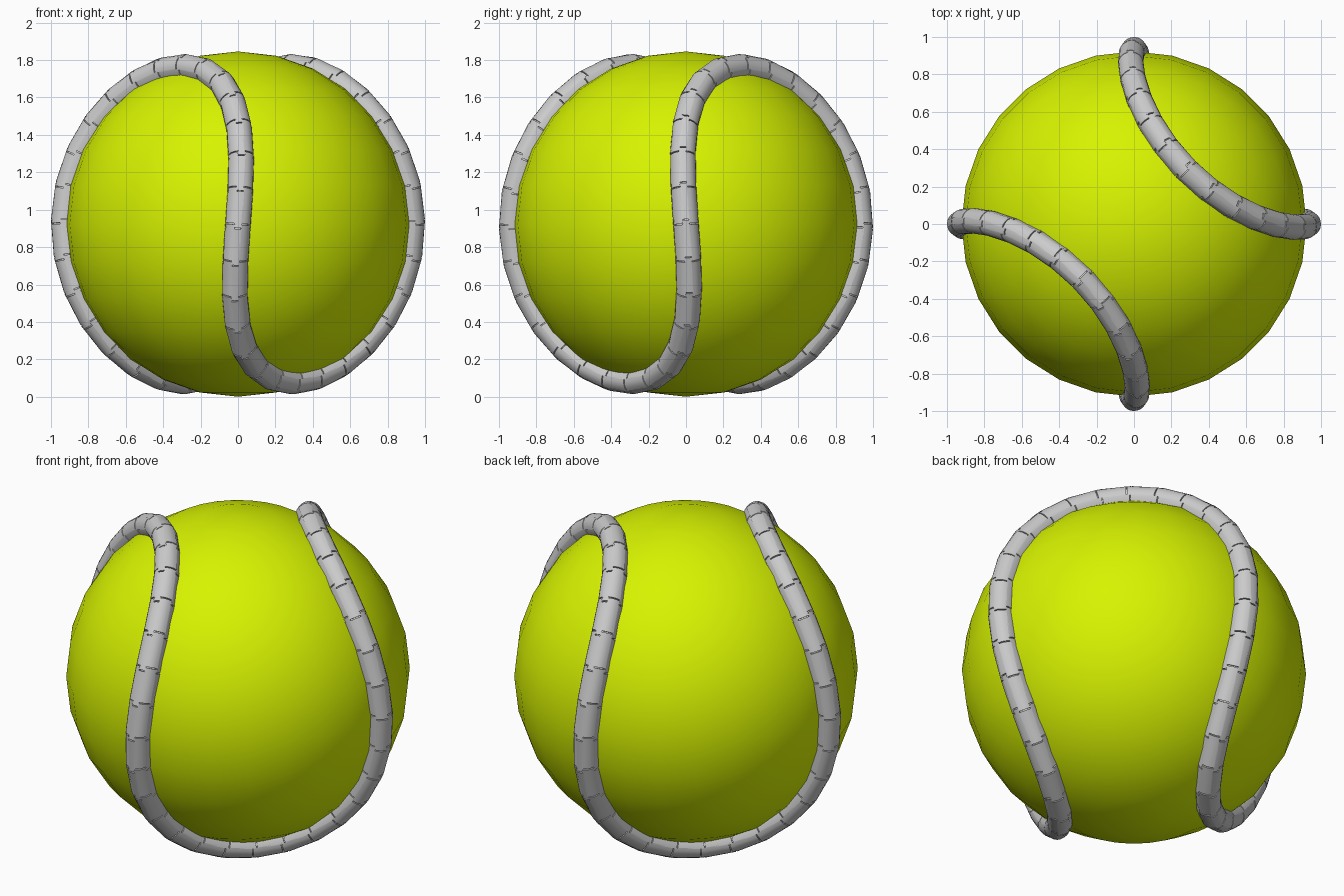
import bpy, bmesh
from math import sin, cos, pi, sqrt, radians
from mathutils import Vector

if "Cube" in bpy.data.objects:
    bpy.data.objects.remove(bpy.data.objects["Cube"])

CENTER = Vector((0, 0, 0.923))
A, B = 0.667, 0.265          # seam curve coefficients, A + B = seam radius
C = 2 * sqrt(A * B)
TUBE = 0.068
COUNT = 56                   # seam links
GAP = 0.003


def seam(t):
    return Vector((A * cos(t) + B * cos(3 * t), A * sin(t) - B * sin(3 * t), C * sin(2 * t)))


def seam_dir(t):
    return Vector((-A * sin(t) - 3 * B * sin(3 * t), A * cos(t) - 3 * B * cos(3 * t), 2 * C * cos(2 * t)))


def surface_point(t, angle, shift, radius):
    # point on the tube, moved along the seam by shift
    t += shift / seam_dir(t).length
    p = seam(t)
    n = p.normalized()
    side = seam_dir(t).normalized().cross(n)
    return CENTER + p + (n * cos(angle) + side * sin(angle)) * radius


# Ball
ball_mat = bpy.data.materials.new("yellow_green")
ball_mat.diffuse_color = (0.68, 0.9, 0.0, 1)
ball_mat.use_nodes = True
ball_mat.node_tree.nodes["Principled BSDF"].inputs["Base Color"].default_value = ball_mat.diffuse_color
bpy.ops.mesh.primitive_uv_sphere_add(segments=28, ring_count=14, radius=0.923, location=CENTER)
ball = bpy.context.object
ball.name = "ball"
ball.data.materials.append(ball_mat)
bpy.ops.object.shade_smooth()

# Interlocking joint outline: (degrees, offset along the seam), four dovetail tabs
TAB = [(-29, 0), (-14, 0), (-18, 0.022), (0, 0.022), (18, 0.022), (14, 0), (29, 0), (45, 0)]
joint = [(radians(q * 90 + d), o) for q in range(4) for d, o in TAB]

# Seam links, each a short tube with recessed ends
bm = bmesh.new()
for k in range(COUNT):
    t0, t1 = 2 * pi * k / COUNT, 2 * pi * (k + 1) / COUNT
    loops = []
    for t, gap, r in ((t0, GAP, TUBE - 0.015), (t0, GAP, TUBE), (t1, -GAP, TUBE), (t1, -GAP, TUBE - 0.015)):
        loops.append([bm.verts.new(surface_point(t, a, o + gap, r)) for a, o in joint])
    for lo, hi in zip(loops, loops[1:]):
        for i in range(len(joint)):
            j = (i + 1) % len(joint)
            bm.faces.new((lo[i], lo[j], hi[j], hi[i]))
bmesh.ops.recalc_face_normals(bm, faces=bm.faces)
mesh = bpy.data.meshes.new("seam_links")
bm.to_mesh(mesh)
bm.free()
links = bpy.data.objects.new("seam_links", mesh)
bpy.context.collection.objects.link(links)

# Inner core closing the gaps between links
bm = bmesh.new()
SIDES = 12
rings = [[bm.verts.new(surface_point(2 * pi * k / COUNT, 2 * pi * i / SIDES, 0, TUBE - 0.010))
          for i in range(SIDES)] for k in range(COUNT)]
for k in range(COUNT):
    lo, hi = rings[k], rings[(k + 1) % COUNT]
    for i in range(SIDES):
        j = (i + 1) % SIDES
        bm.faces.new((lo[i], lo[j], hi[j], hi[i]))
bmesh.ops.recalc_face_normals(bm, faces=bm.faces)
core_mesh = bpy.data.meshes.new("seam_core")
bm.to_mesh(core_mesh)
bm.free()
core = bpy.data.objects.new("seam_core", core_mesh)
bpy.context.collection.objects.link(core)

# Smooth shading with sharp link edges
bpy.ops.object.select_all(action='DESELECT')
for ob in (links, core):
    ob.select_set(True)
bpy.context.view_layer.objects.active = links
bpy.ops.object.shade_smooth_by_angle(angle=radians(35))
